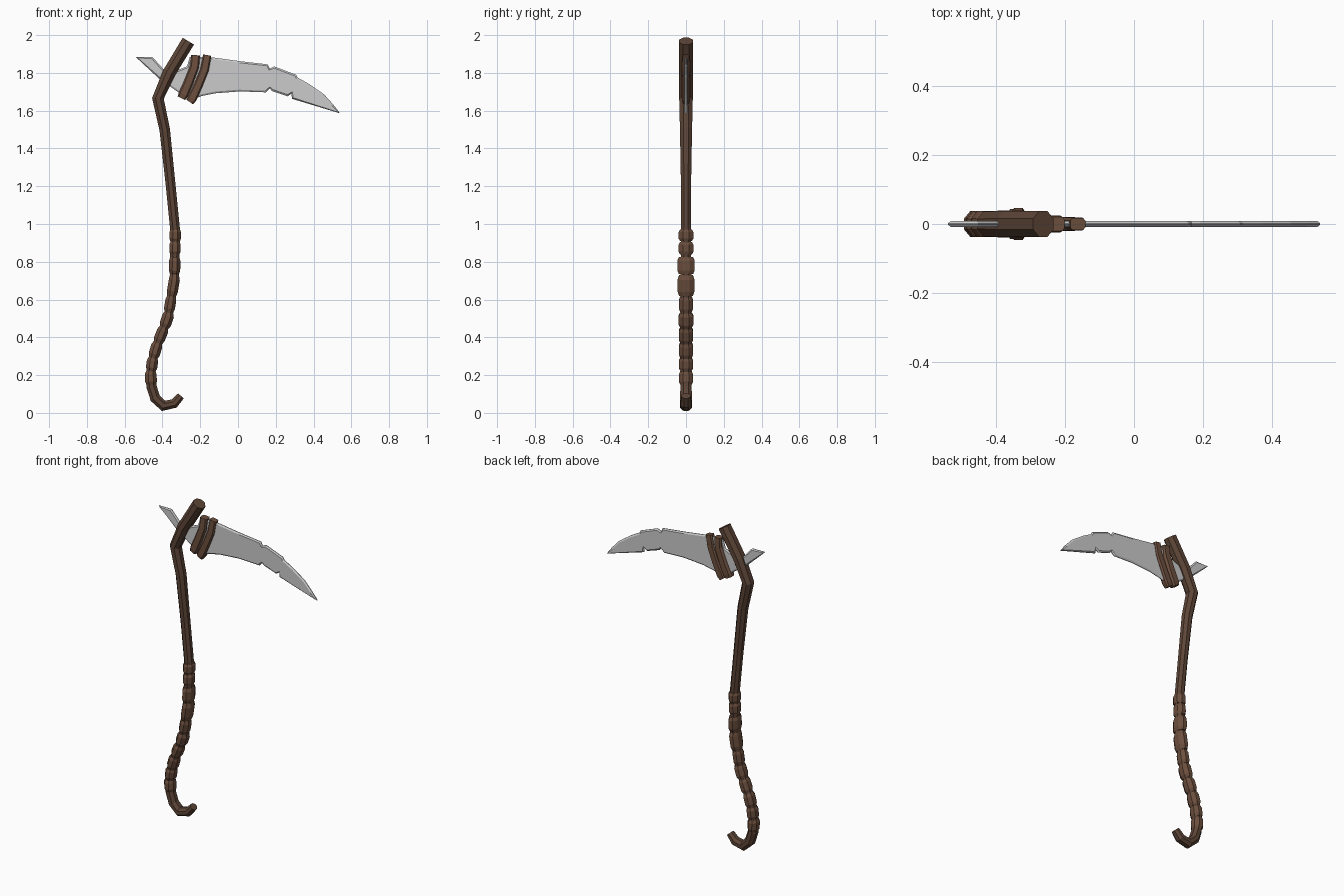
import bpy, bmesh, math
from mathutils import Vector

if "Cube" in bpy.data.objects:
    bpy.data.objects.remove(bpy.data.objects["Cube"])


def material(name, rgb):
    m = bpy.data.materials.new(name)
    m.diffuse_color = (*rgb, 1)
    m.use_nodes = True
    m.node_tree.nodes["Principled BSDF"].inputs["Base Color"].default_value = m.diffuse_color
    return m


WOOD = material("dark_wood", (0.11, 0.06, 0.038))
LEATHER = material("leather", (0.15, 0.078, 0.048))

OCTAGON = [(math.cos(a) / math.cos(math.pi / 8), math.sin(a) / math.cos(math.pi / 8))
           for a in (math.pi / 8 + i * math.pi / 4 for i in range(8))]
STRAP = [(1, .55), (.7, 1), (-.7, 1), (-1, .55), (-1, -.55), (-.7, -1), (.7, -1), (1, -.55)]


def finish(bm, name, mat=None):
    bmesh.ops.recalc_face_normals(bm, faces=bm.faces)
    me = bpy.data.meshes.new(name)
    bm.to_mesh(me)
    bm.free()
    ob = bpy.data.objects.new(name, me)
    bpy.context.collection.objects.link(ob)
    if mat:
        me.materials.append(mat)
    return ob


def add_tube(bm, stations, section):
    """Loft a section along (x, z, half width, half depth) stations in the XZ plane."""
    pts = [Vector((s[0], 0, s[1])) for s in stations]
    rings = []
    for i, (p, s) in enumerate(zip(pts, stations)):
        t = (pts[min(i + 1, len(pts) - 1)] - pts[max(i - 1, 0)]).normalized()
        n = Vector((t.z, 0, -t.x))
        rings.append([bm.verts.new(p + n * u * s[2] + Vector((0, v * s[3], 0)))
                      for u, v in section])
    k = len(section)
    for a, b in zip(rings, rings[1:]):
        for j in range(k):
            bm.faces.new((a[j], a[(j + 1) % k], b[(j + 1) % k], b[j]))
    bm.faces.new(rings[0])
    bm.faces.new(rings[-1])


# Crooked wooden shaft with hooked foot
shaft = [(-.263, 1.968, .035, .037), (-.365, 1.80, .034, .038), (-.424, 1.665, .031, .036),
         (-.388, 1.50, .028, .032), (-.358, 1.22, .026, .027), (-.332, .96, .026, .026),
         (-.335, .80, .024, .028), (-.337, .70, .024, .028), (-.355, .60, .024, .028),
         (-.372, .50, .024, .028), (-.405, .42, .024, .028), (-.432, .35, .024, .028),
         (-.452, .28, .024, .028), (-.463, .20, .025, .029), (-.458, .14, .027, .03),
         (-.438, .078, .028, .031), (-.395, .037, .028, .031), (-.337, .05, .025, .029),
         (-.302, .09, .02, .024)]
bm = bmesh.new()
add_tube(bm, shaft, OCTAGON)
finish(bm, "shaft", WOOD)


def shaft_x(z):
    for a, b in zip(shaft, shaft[1:]):
        if a[1] >= z >= b[1]:
            return a[0] + (b[0] - a[0]) * (a[1] - z) / (a[1] - b[1])


# Grip wrapping: bulging collars following the shaft
grips = [(.97, .91, .031, .039), (.905, .84, .030, .039), (.825, .735, .030, .046),
         (.73, .62, .029, .044), (.615, .535, .029, .037), (.53, .455, .031, .039),
         (.45, .375, .030, .038), (.37, .295, .030, .038), (.29, .225, .030, .038),
         (.22, .15, .031, .037)]
bm = bmesh.new()
for top, bot, w, d in grips:
    st = []
    for f, k in ((0, .82), (.22, 1), (.78, 1), (1, .82)):
        z = top + (bot - top) * f
        st.append((shaft_x(z), z, w * k, d * k))
    add_tube(bm, st, OCTAGON)
finish(bm, "grip_wraps", LEATHER)

# Notched curved blade with a tang spike passing through the shaft
outline = [(-.54, 1.883), (-.452, 1.883), (-.395, 1.82), (-.32, 1.815), (-.27, 1.835),
           (-.255, 1.885), (-.135, 1.882), (.01, 1.862), (.158, 1.845), (.168, 1.823),
           (.192, 1.834), (.308, 1.79), (.316, 1.775), (.375, 1.742), (.455, 1.687),
           (.505, 1.632), (.54, 1.586), (.285, 1.663), (.284, 1.692), (.264, 1.676),
           (.18, 1.704), (.168, 1.717), (.148, 1.697), (.01, 1.702), (-.12, 1.692),
           (-.19, 1.678), (-.24, 1.66), (-.305, 1.69), (-.37, 1.735), (-.405, 1.757)]
bm = bmesh.new()
front, back = ([bm.verts.new((x, y, z)) for x, z in outline] for y in (-.002, .002))
faces = [bm.faces.new(front), bm.faces.new(back[::-1])]
for i in range(len(outline)):
    j = (i + 1) % len(outline)
    bm.faces.new((front[j], front[i], back[i], back[j]))
bmesh.ops.recalc_face_normals(bm, faces=bm.faces)
bmesh.ops.inset_individual(bm, faces=faces, thickness=.009, depth=.006)
bmesh.ops.triangulate(bm, faces=faces)
finish(bm, "blade")

# Two leather straps binding the blade
straps = {
    "inner_strap": [(-.225, 1.894, .024, .021), (-.23, 1.833, .024, .024),
                    (-.262, 1.749, .025, .025), (-.29, 1.685, .026, .025),
                    (-.300, 1.666, .022, .021)],
    "outer_strap": [(-.163, 1.894, .022, .018), (-.177, 1.818, .023, .019),
                    (-.209, 1.738, .023, .021), (-.243, 1.665, .025, .021),
                    (-.256, 1.646, .022, .018)],
}
for name, st in straps.items():
    bm = bmesh.new()
    add_tube(bm, st, STRAP)
    finish(bm, name, LEATHER)
